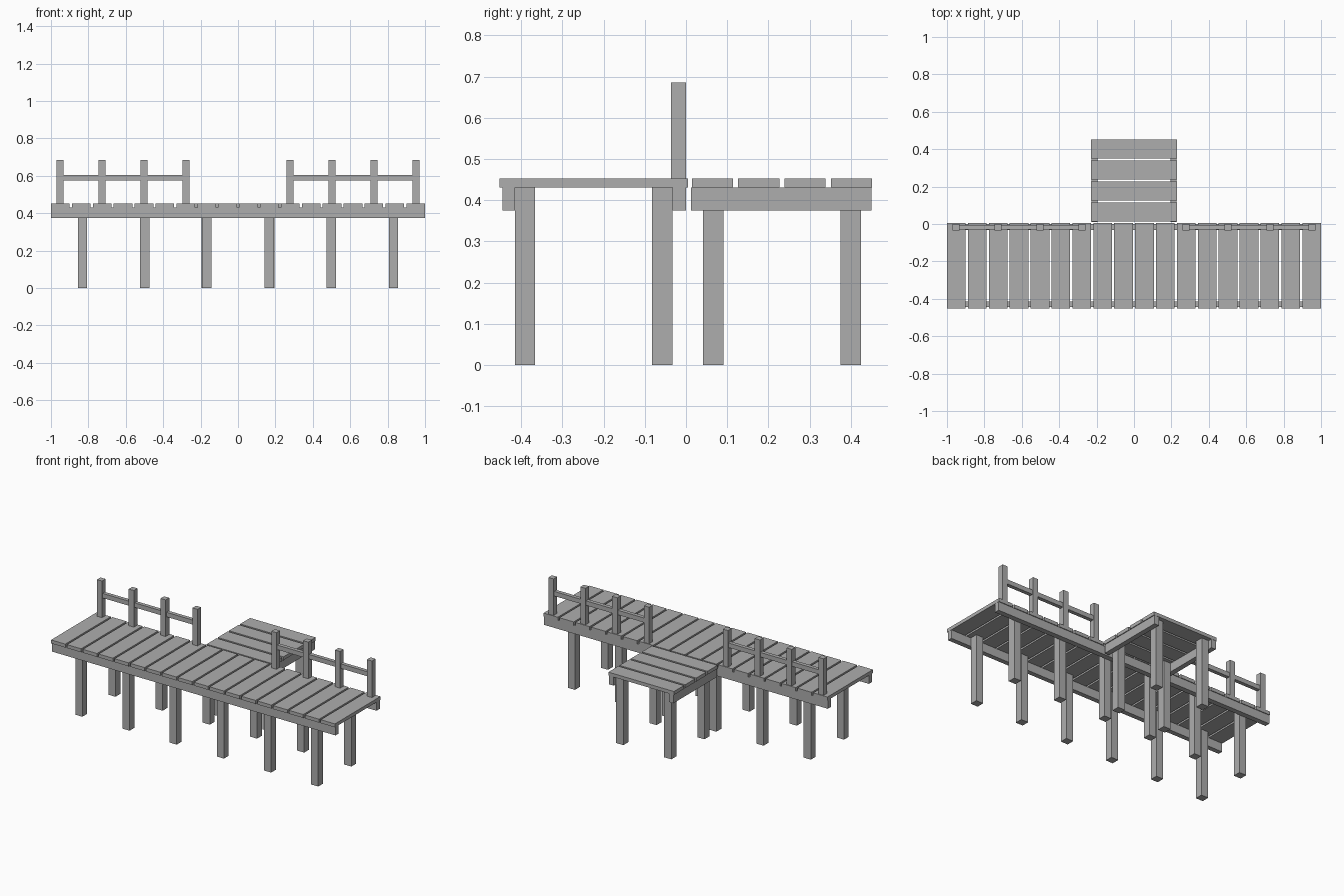
import bpy
import bmesh
from mathutils import Matrix, Vector

default = bpy.data.objects.get("Cube")
if default:
    bpy.data.objects.remove(default, do_unlink=True)

wood = bpy.data.materials.new("weathered_grey")
wood.use_nodes = True
GREY = (0.42, 0.42, 0.42, 1)
wood.diffuse_color = GREY
wood.node_tree.nodes["Principled BSDF"].inputs["Base Color"].default_value = GREY


def box(name, x, y, z):
    """Axis-aligned timber given as (min, max) ranges."""
    lo, hi = (Vector(c) for c in zip(x, y, z))
    bm = bmesh.new()
    bmesh.ops.create_cube(bm, size=1, matrix=Matrix.Diagonal((*(hi - lo), 1)))
    mesh = bpy.data.meshes.new(name)
    bm.to_mesh(mesh)
    bm.free()
    mesh.materials.append(wood)
    obj = bpy.data.objects.new(name, mesh)
    obj.location = (lo + hi) / 2
    bpy.context.collection.objects.link(obj)
    return obj


def around(c, width):
    return (c - width / 2, c + width / 2)


BEAM = (0.375, 0.43)
DECK = (0.43, 0.452)
LEG = (0, 0.43)

# Main walkway planks
count, width = 18, 0.1
pitch = (2 - width) / (count - 1)
for i in range(count):
    x = -1 + i * pitch
    box(f"walkway_plank_{i + 1}", (x, x + width), (-0.453, 0.005), DECK)

# Long beams under the walkway
box("front_beam", (-0.999, 0.999), (-0.445, -0.415), BEAM)
box("back_beam", (-0.999, 0.999), (-0.033, 0), BEAM)

# Walkway legs, in two rows inside the beams
for i in range(6):
    x = around(-0.831 + i * 0.3324, 0.05)
    box(f"front_leg_{i + 1}", x, (-0.415, -0.367), LEG)
    box(f"back_leg_{i + 1}", x, (-0.082, -0.033), LEG)

# Rear platform planks
for i in range(4):
    y = 0.014 + i * 0.1125
    box(f"platform_plank_{i + 1}", (-0.231, 0.231), (y, y + width), DECK)

# Platform beams and legs, and the railings, on both sides
for side, s in (("right", -1), ("left", 1)):
    box(f"platform_beam_{side}", around(s * 0.21, 0.032), (0.012, 0.45), BEAM)
    for row, y in (("front", 0.066), ("back", 0.4)):
        box(f"platform_{row}_leg_{side}", around(s * 0.169, 0.05), around(y, 0.05), LEG)
    for i in range(4):
        x = s * (0.278 + i * 0.2244)
        box(f"railing_post_{side}_{i + 1}", around(x, 0.036), (-0.036, 0), (0.43, 0.685))
    box(f"railing_bar_{side}", around(s * 0.6146, 0.66), around(-0.017, 0.024), (0.575, 0.604))
